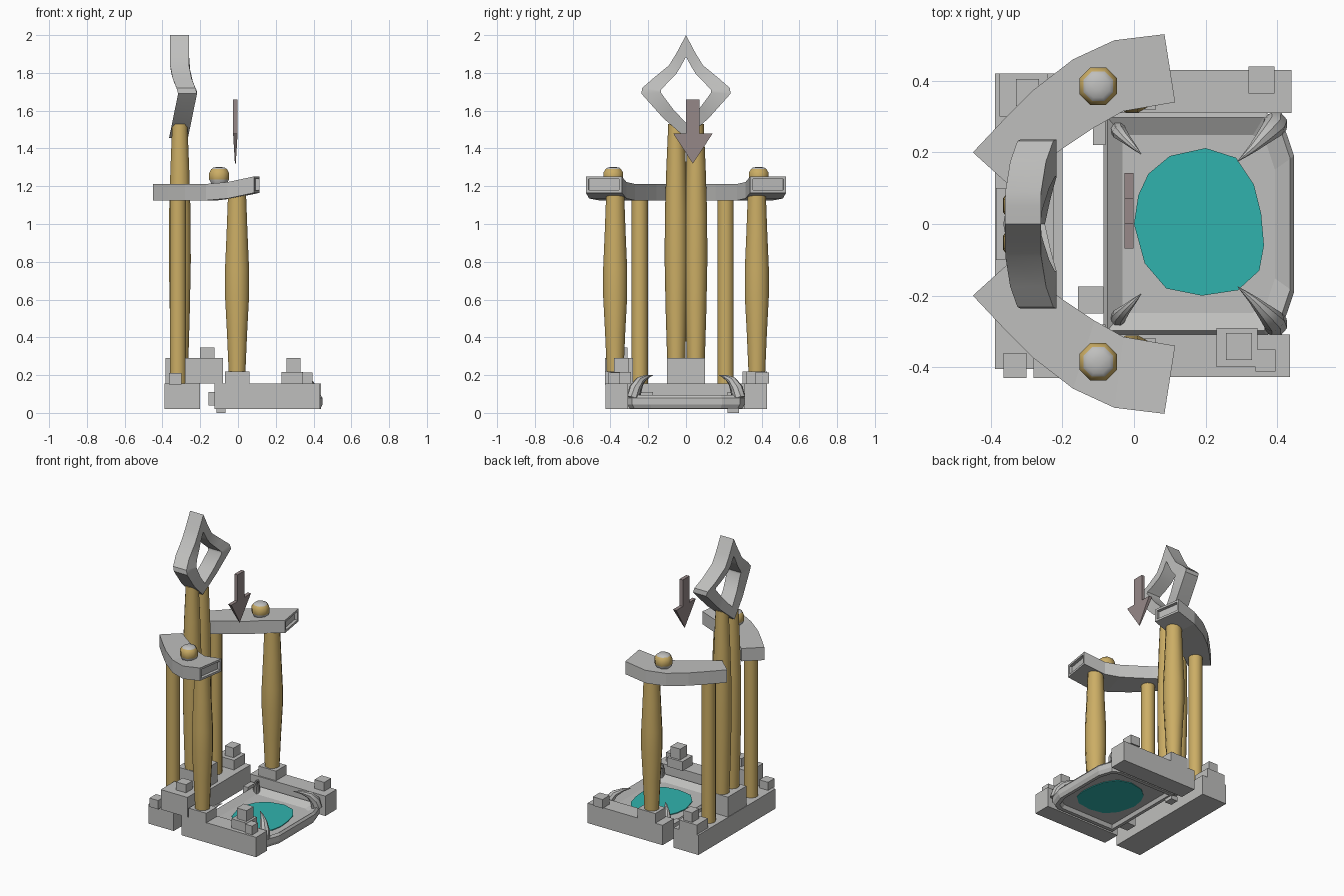
import bpy, bmesh, math
from mathutils import Vector

if "Cube" in bpy.data.objects:
    bpy.data.objects.remove(bpy.data.objects["Cube"])


def mat(name, r, g, b):
    m = bpy.data.materials.new(name)
    m.diffuse_color = (r, g, b, 1)
    m.use_nodes = True
    m.node_tree.nodes["Principled BSDF"].inputs["Base Color"].default_value = m.diffuse_color
    return m


GREY = mat("stone_grey", 0.52, 0.52, 0.51)
GOLD = mat("gold", 0.60, 0.42, 0.13)
TEAL = mat("pool_teal", 0.03, 0.45, 0.42)
MAUVE = mat("arrow_mauve", 0.31, 0.25, 0.25)


def finish(name, bm, *mats, smooth=False):
    bmesh.ops.recalc_face_normals(bm, faces=bm.faces[:])
    me = bpy.data.meshes.new(name)
    bm.to_mesh(me)
    bm.free()
    for m in mats:
        me.materials.append(m)
    ob = bpy.data.objects.new(name, me)
    bpy.context.collection.objects.link(ob)
    if smooth:
        bpy.ops.object.select_all(action='DESELECT')
        ob.select_set(True)
        bpy.context.view_layer.objects.active = ob
        bpy.ops.object.shade_smooth_by_angle(angle=math.radians(40))
    return ob


def loft(bm, rings, caps=True):
    """Join rings of points into a skin and return (bottom, top) caps."""
    vs = [[bm.verts.new(p) for p in r] for r in rings]
    n = len(vs[0])
    for a, b in zip(vs, vs[1:]):
        for i in range(n):
            bm.faces.new((a[i], a[(i + 1) % n], b[(i + 1) % n], b[i]))
    if caps:
        return bm.faces.new(vs[0]), bm.faces.new(vs[-1])


def box(name, x0, x1, y0, y1, z0, z1, m=GREY):
    bm = bmesh.new()
    c = [(x0, y0), (x1, y0), (x1, y1), (x0, y1)]
    loft(bm, [[(x, y, z) for x, y in c] for z in (z0, z1)])
    return finish(name, bm, m)


def turned(name, x, y, profile, sides=12, m=GOLD):
    bm = bmesh.new()
    t = [2 * math.pi * (i + 0.5) / sides for i in range(sides)]
    loft(bm, [[(x + r * math.cos(a), y + r * math.sin(a), z) for a in t] for r, z in profile])
    return finish(name, bm, m, smooth=True)


# base bars
box("rear_bar", -.388, -.20, -.405, .42, .02, .155)
box("front_bar", -.125, .435, -.427, -.308, .02, .155)
box("back_bar", -.125, .44, .31, .43, .02, .155)
box("centre_plinth", -.385, -.225, -.10, .10, .155, .29)

# loose blocks stacked on the bars
box("corner_block", -.28, -.08, -.43, -.28, .155, .29)
box("corner_cube", -.20, -.125, -.38, -.31, .29, .345)
box("far_block", -.375, -.24, .30, .42, .155, .22)
box("far_cube", -.33, -.265, .33, .405, .22, .285)
box("side_block", .23, .345, -.40, -.29, .155, .217)
box("side_cube", .257, .33, -.38, -.305, .217, .29)
box("small_cube", .34, .395, -.412, -.35, .155, .215)
box("end_cube", .32, .393, .365, .44, .155, .215)
box("rear_cube", -.365, -.30, -.43, -.36, .15, .21)
box("hinge_front", -.157, -.085, -.25, -.175, .04, .11)
box("hinge_back", -.115, -.08, .22, .30, .04, .11)
box("foot", -.115, -.065, .22, .28, .0, .03)

# tray with recessed floor above and below
OUT = [(-.085, -.31), (.37, -.31), (.415, -.285), (.447, -.19),
       (.447, .19), (.415, .285), (.37, .31), (-.085, .31)]


def shrink(k, z):
    return [(.18 + (x - .18) * k, y * k, z) for x, y in OUT]


bm = bmesh.new()
loft(bm, [shrink(.84, .045), shrink(.88, .022), shrink(.96, .022), shrink(1, .045),
          shrink(1, .08), shrink(.96, .095), shrink(.80, .066)])
finish("tray", bm, GREY)

# pool set through the tray floor
POOL = [(0, 0), (.012, .08), (.04, .14), (.10, .19), (.2, .212), (.285, .185), (.335, .11), (.355, .03),
        (.363, -.06), (.35, -.13), (.29, -.185), (.19, -.2), (.09, -.18), (.03, -.11)]
bm = bmesh.new()
loft(bm, [[(x, y, z) for x, y in POOL] for z in (.041, .071)])
finish("pool", bm, TEAL)


# curved tusks at the tray corners
def tusk(name, pts, radii):
    bm = bmesh.new()
    pts = [Vector(p) for p in pts]
    rings = []
    for i, (p, r) in enumerate(zip(pts, radii)):
        d = (pts[min(i + 1, len(pts) - 1)] - pts[max(i - 1, 0)]).normalized()
        u = d.cross(Vector((0, 0, 1))).normalized()
        v = d.cross(u)
        rings.append([p + r * (math.cos(a) * u + math.sin(a) * v)
                      for a in [k * math.pi / 4 for k in range(8)]])
    loft(bm, rings)
    finish(name, bm, GREY, smooth=True)


for s, side in ((-1, "front"), (1, "back")):
    tusk("big_tusk_" + side, [(.395, s * .28, .08), (.39, s * .27, .13), (.365, s * .245, .17),
                              (.33, s * .21, .19), (.29, s * .175, .20)], [.035, .032, .023, .012, .001])
    tusk("small_tusk_" + side, [(-.045, s * .265, .07), (-.04, s * .255, .12), (-.025, s * .24, .155),
                                (0, s * .215, .18), (.02, s * .195, .185)], [.022, .021, .015, .008, .001])

# columns, arms and knobs, one set per side
ARM_OUT = [(-.45, .20), (-.37, .285), (-.28, .375), (-.17, .46), (-.055, .513), (.085, .53)]
ARM_IN = [(-.345, .105), (-.28, .155), (-.20, .21), (-.11, .27), (-.03, .315), (.115, .34)]
LIFT = [0, 0, 0, 0, .01, .04]
for s, side in ((-1, "front"), (1, "back")):
    box("pedestal_" + side, -.07, .062, s * .375 - .055, s * .375 + .055, .155, .22)
    turned("swelled_column_" + side, -.005, s * .375,
           [(.046, .22), (.055, .42), (.066, .62), (.066, .76), (.057, .96), (.049, 1.17)])
    turned("straight_column_" + side, -.318, .21 if s > 0 else -.245, [(.044, .155), (.044, 1.15)])
    turned("tall_column_" + side, -.308, s * .052,
           [(.048, .29), (.056, .55), (.061, .80), (.060, 1.05), (.052, 1.3), (.042, 1.53)], 10)
    bm = bmesh.new()
    _, end = loft(bm, [[(o[0], s * o[1], 1.125 + h), (i[0], s * i[1], 1.125 + h),
                        (i[0], s * i[1], 1.212 + h), (o[0], s * o[1], 1.212 + h)]
                       for o, i, h in zip(ARM_OUT, ARM_IN, LIFT)])
    bmesh.ops.recalc_face_normals(bm, faces=bm.faces[:])
    bmesh.ops.inset_region(bm, faces=[end], thickness=.02)
    bmesh.ops.inset_region(bm, faces=[end], thickness=.001, depth=-.02)
    finish("arm_" + side, bm, GREY)
    knob = turned("knob_" + side, -.10, s * .385,
                  [(.04, 1.205), (.057, 1.235), (.057, 1.27), (.045, 1.29), (.034, 1.298), (.012, 1.302)], 8)
    knob.data.materials.append(GREY)
    for p in knob.data.polygons:
        if p.center.z > 1.292 or p.center.z < 1.23:
            p.material_index = 1

# bent diamond crest
R_OUT = [(0, 2.0), (.05, 1.905), (.09, 1.84), (.175, 1.77), (.232, 1.72), (.236, 1.69), (.12, 1.56), (0, 1.455)]
R_IN = [(0, 1.885), (.03, 1.83), (.055, 1.79), (.10, 1.745), (.133, 1.71), (.133, 1.695), (.07, 1.61), (0, 1.535)]


def crest_x(z):
    if z > 1.7:
        t = min(1, (z - 1.7) / .16)
        return -.215 - .045 * (1 - (1 - t) ** 2)
    return -.215 - .05 * (1.7 - z) / .245


def full(half):
    return half + [(-y, z) for y, z in half[-2:0:-1]]


bm = bmesh.new()
o, i = full(R_OUT), full(R_IN)
ring = lambda pts, d: [(crest_x(z) - d, y, z) for y, z in pts]
loft(bm, [ring(o, 0), ring(o, .1), ring(i, .1), ring(i, 0), ring(o, 0)], caps=False)
bmesh.ops.remove_doubles(bm, verts=bm.verts[:], dist=.0005)
finish("crest", bm, GREY, smooth=True)

# floating arrow, thinning to its tip
ARROW = [(0, 1.66), (.072, 1.66), (.072, 1.48), (.142, 1.48), (.036, 1.32),
         (-.068, 1.48), (0, 1.48)]
bm = bmesh.new()
loft(bm, [[(-.014 + d * (.2 if z < 1.4 else 1), y, z) for y, z in ARROW] for d in (-.012, .012)])
finish("arrow", bm, MAUVE)
